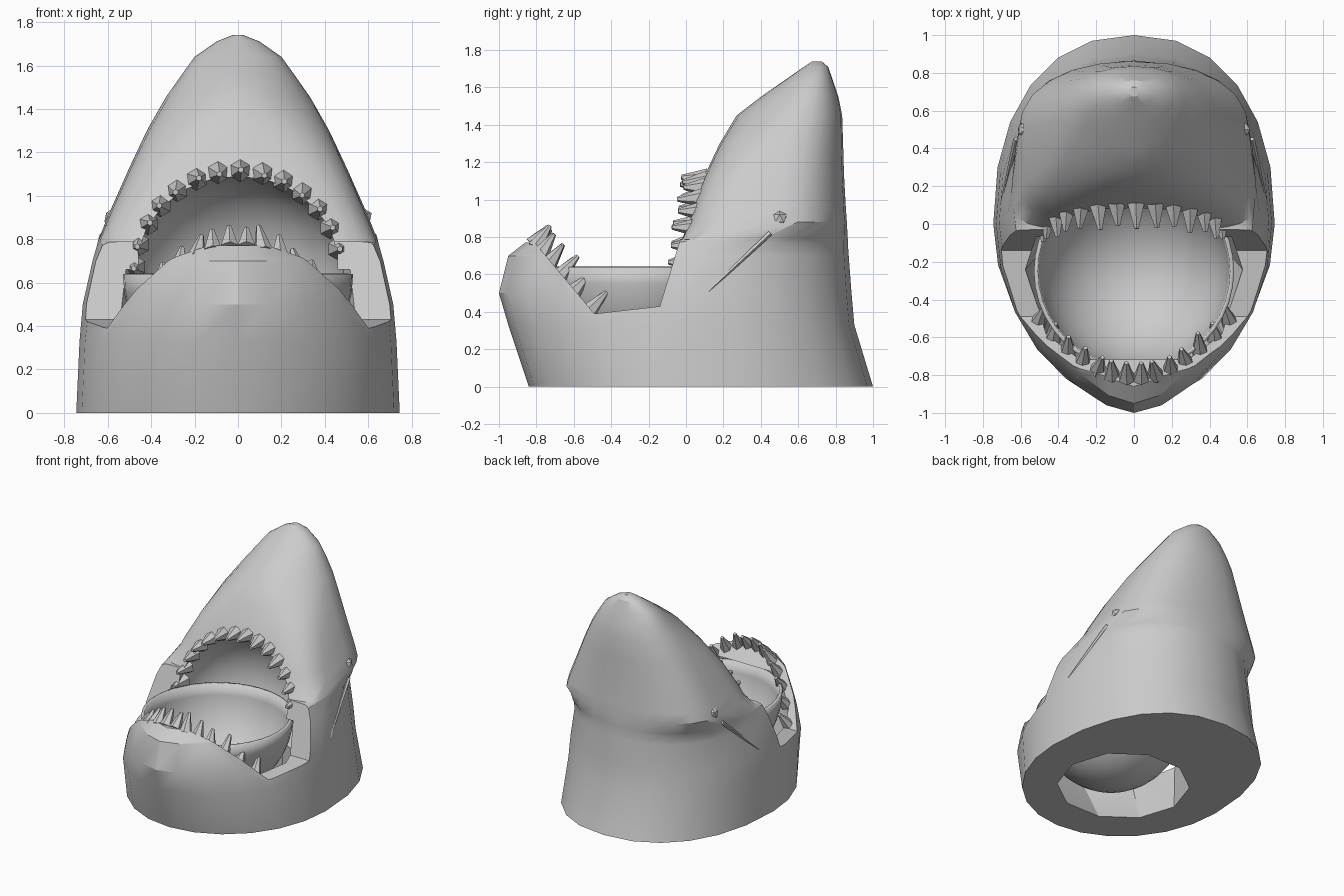
import bpy
import bmesh
import random
from math import sin, cos, pi, radians
from mathutils import Vector, Matrix

random.seed(4)
cube = bpy.data.objects.get("Cube")
if cube:
    bpy.data.objects.remove(cube, do_unlink=True)

grey = bpy.data.materials.new("plain grey")
grey.use_nodes = True
grey.diffuse_color = (0.6, 0.6, 0.6, 1)
grey.node_tree.nodes["Principled BSDF"].inputs["Base Color"].default_value = (0.6, 0.6, 0.6, 1)


def add_object(name, bm):
    bmesh.ops.recalc_face_normals(bm, faces=bm.faces)
    mesh = bpy.data.meshes.new(name)
    bm.to_mesh(mesh)
    bm.free()
    obj = bpy.data.objects.new(name, mesh)
    mesh.materials.append(grey)
    bpy.context.collection.objects.link(obj)
    return obj


def activate(obj):
    bpy.ops.object.select_all(action='DESELECT')
    obj.select_set(True)
    bpy.context.view_layer.objects.active = obj


def smooth(obj, degrees):
    activate(obj)
    bpy.ops.object.shade_smooth_by_angle(angle=radians(degrees))


def loft(name, rings):
    bm = bmesh.new()
    loops = [[bm.verts.new(p) for p in ring] for ring in rings]
    n = len(loops[0])
    for a, b in zip(loops, loops[1:]):
        for i in range(n):
            j = (i + 1) % n
            bm.faces.new((a[i], a[j], b[j], b[i]))
    bm.faces.new(loops[0])
    bm.faces.new(loops[-1])
    return add_object(name, bm)


def signed_pow(v, e):
    return abs(v) ** e * (1 if v >= 0 else -1)


def section(z, front, width, mid, back, power, n=24):
    """Horizontal ring: the front half has its own squareness."""
    ring = []
    for i in range(n):
        t = 2 * pi * i / n
        c, s = cos(t), sin(t)
        e = 2 / (power if c > 0.001 else 2.25)
        depth = mid - front if c > 0 else back - mid
        ring.append((width * signed_pow(s, e), mid - depth * signed_pow(c, e), z))
    return ring


# Head: one loft from the base through the jaw to the snout tip
# z, front y, half width, y of widest point, back y, front squareness
head_rows = [
    (0, -0.84, 0.745, 0.0, 1.0, 2.0),
    (0.33, -0.95, 0.73, 0.0, 0.9, 1.95),
    (0.5, -1.0, 0.715, 0.0, 0.885, 1.7),
    (0.7, -0.95, 0.67, 0.05, 0.87, 1.65),
    (0.77, -0.86, 0.65, 0.15, 0.865, 1.65),
    (0.79, -0.03, 0.645, 0.22, 0.865, 5),
    (0.88, 0.005, 0.61, 0.48, 0.86, 5),
    (0.95, 0.03, 0.58, 0.5, 0.855, 5),
    (1.13, 0.1, 0.5, 0.52, 0.845, 4),
    (1.3, 0.18, 0.42, 0.55, 0.84, 2.7),
    (1.45, 0.27, 0.335, 0.6, 0.835, 1.8),
    (1.55, 0.4, 0.265, 0.64, 0.815, 1.8),
    (1.64, 0.53, 0.2, 0.67, 0.785, 2),
    (1.71, 0.63, 0.1, 0.69, 0.76, 2),
    (1.74, 0.675, 0.025, 0.7, 0.725, 2),
]
head = loft("shark_head", [section(*row) for row in head_rows])

# Cutters: side gape, round mouth cavity and the well that holds the bowl
gape_profile = [(-0.83, 0.95), (-0.81, 0.772), (-0.49, 0.39), (-0.14, 0.43),
                (-0.03, 0.79), (-0.04, 0.95)]
gape = loft("gape_cutter", [[(x, y, z) for y, z in gape_profile] for x in (-1, 1)])

bm = bmesh.new()
bmesh.ops.create_uvsphere(bm, u_segments=20, v_segments=12, radius=1,
                          matrix=Matrix.Translation((0, 0.08, 0.62)) @ Matrix.Diagonal((0.5, 0.42, 0.47, 1)))
cavity = add_object("cavity_cutter", bm)

# z, radius and centre y of the well
well_rows = [(-0.05, 0.45, -0.1), (0.4, 0.575, -0.24), (0.66, 0.575, -0.25)]
well = loft("well_cutter", [[(r * cos(2 * pi * i / 10), y + r * sin(2 * pi * i / 10), z)
                             for i in range(10)] for z, r, y in well_rows])

activate(head)
for cutter in (gape, cavity, well):
    cutter.hide_render = True
    mod = head.modifiers.new("cut", 'BOOLEAN')
    mod.operation = 'DIFFERENCE'
    mod.solver = 'EXACT'
    mod.object = cutter
    bpy.ops.object.modifier_apply(modifier=mod.name)
    bpy.data.objects.remove(cutter, do_unlink=True)
smooth(head, 28)

# Bowl: slightly deepened half sphere with a thin wall
bm = bmesh.new()
bmesh.ops.create_uvsphere(bm, u_segments=40, v_segments=20, radius=0.53,
                          matrix=Matrix.Diagonal((1, 1, 1.06, 1)))
bmesh.ops.delete(bm, geom=[v for v in bm.verts if v.co.z > 0.01], context='VERTS')
bmesh.ops.translate(bm, verts=bm.verts, vec=(0, -0.25, 0.64))
bowl = add_object("bowl", bm)
wall = bowl.modifiers.new("wall", 'SOLIDIFY')
wall.thickness = 0.022
wall.offset = -1
smooth(bowl, 40)


# Teeth: blunt faceted cones set along the two jaws
def add_tooth(bm, base, direction, length, radius):
    direction = Vector(direction).normalized()
    turn = direction.to_track_quat('Z', 'Y').to_matrix().to_4x4()
    place = Matrix.Translation(Vector(base) + direction * length / 2) @ turn
    bmesh.ops.create_cone(bm, cap_ends=True, segments=6, radius1=radius,
                          radius2=radius * 0.25, depth=length, matrix=place)


bm = bmesh.new()
count = 14
for i in range(count):
    a = radians(-86 + 162 * i / (count - 1))
    x, z = 0.475 * sin(a), 0.64 + 0.475 * cos(a)
    y = 0.02 + (z - 0.64) * 0.19
    tilt = (random.uniform(-0.1, 0.1), -1, random.uniform(-0.08, 0.08))
    add_tooth(bm, (x, y, z), tilt, random.uniform(0.11, 0.14), 0.052)
add_object("upper_teeth", bm)

bm = bmesh.new()
count = 14
for i in range(count):
    a = -0.9 + 1.8 * i / (count - 1)
    y = -0.82 + 0.37 * a * a
    z = 0.755 - (y + 0.815) * 1.2
    tilt = (-0.2 * a + random.uniform(-0.12, 0.12), 0.6 + random.uniform(-0.15, 0.15), 0.8)
    add_tooth(bm, (0.56 * a, y, z), tilt, random.uniform(0.12, 0.15), 0.046)
add_object("lower_teeth", bm)

# Eyes and cheek creases, mirrored
for side, label in ((1, "left"), (-1, "right")):
    bm = bmesh.new()
    bmesh.ops.create_icosphere(bm, subdivisions=1, radius=0.045,
                               matrix=Matrix.Translation((side * 0.575, 0.5, 0.9)))
    add_object(label + "_eye", bm)

    bm = bmesh.new()
    start, end = Vector((side * 0.7, 0.12, 0.51)), Vector((side * 0.625, 0.45, 0.82))
    along = end - start
    place = Matrix.Translation((start + end) / 2) @ along.to_track_quat('Z', 'Y').to_matrix().to_4x4()
    bmesh.ops.create_cone(bm, cap_ends=True, segments=4, radius1=0.006, radius2=0.014,
                          depth=along.length, matrix=place)
    add_object(label + "_cheek_crease", bm)
